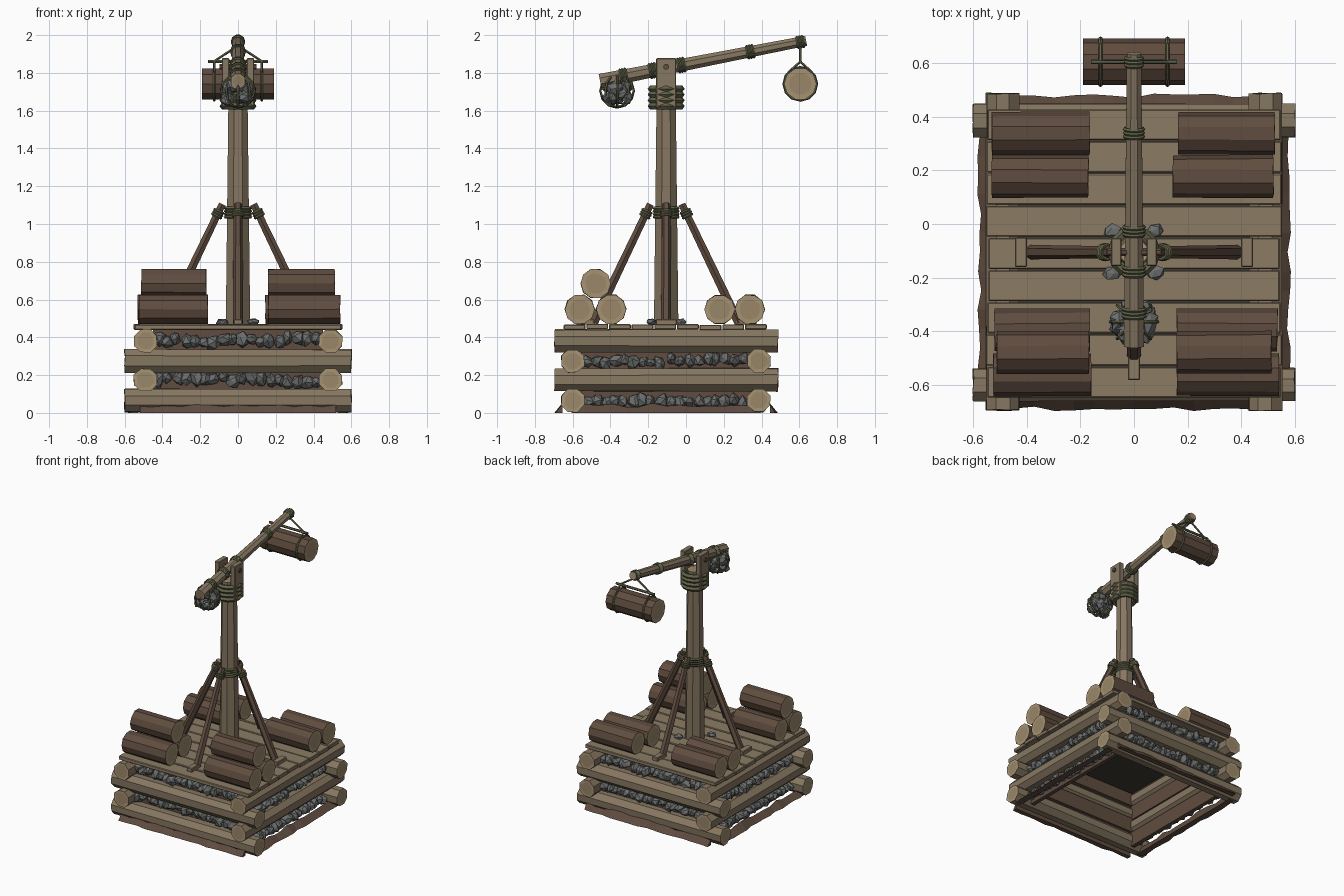
import bpy, bmesh, math, random
from math import pi, cos, sin
from mathutils import Vector, Matrix

if "Cube" in bpy.data.objects:
    bpy.data.objects.remove(bpy.data.objects["Cube"])

random.seed(4)
CY = -0.105          # y centre of the platform
DECK = 0.47          # top of the deck


def mat(name, *rgb):
    m = bpy.data.materials.new(name)
    m.diffuse_color = (*rgb, 1)
    m.use_nodes = True
    m.node_tree.nodes["Principled BSDF"].inputs["Base Color"].default_value = m.diffuse_color
    return m


WOOD = mat("hewn_wood", 0.24, 0.185, 0.12)
PLANK = mat("plank_wood", 0.26, 0.20, 0.13)
BARK = mat("bark", 0.115, 0.072, 0.05)
CUT = mat("cut_end", 0.38, 0.29, 0.17)
RING = mat("growth_ring", 0.32, 0.24, 0.14)
STONE = mat("stone", 0.15, 0.155, 0.155)
ROPE = mat("rope", 0.12, 0.125, 0.065)
DARK = mat("dark_earth", 0.05, 0.042, 0.033)


def finish(bm, name, mats):
    bmesh.ops.recalc_face_normals(bm, faces=bm.faces[:])
    me = bpy.data.meshes.new(name)
    bm.to_mesh(me)
    bm.free()
    for m in mats:
        me.materials.append(m)
    ob = bpy.data.objects.new(name, me)
    bpy.context.collection.objects.link(ob)
    return ob


def log(name, a, b, r1, r2=None, sides=8, side=WOOD, rings=True, jitter=0.0):
    """Tapered log between two points with ringed cut ends."""
    a, b = Vector(a), Vector(b)
    bm = bmesh.new()
    M = Matrix.Translation((a + b) / 2) @ (b - a).to_track_quat('Z', 'Y').to_matrix().to_4x4() @ Matrix.Rotation(pi / sides, 4, 'Z')
    bmesh.ops.create_cone(bm, cap_ends=True, segments=sides, radius1=r1, radius2=r2 or r1,
                          depth=(b - a).length, matrix=M)
    for v in bm.verts:
        v.co += Vector([random.uniform(-jitter, jitter) for _ in range(3)])
    caps = [f for f in bm.faces if len(f.verts) == sides]
    for f in caps:
        f.material_index = 1
    if rings:
        for cap in caps:
            res = bmesh.ops.inset_individual(bm, faces=[cap], thickness=r1 * 0.3)
            for f in res['faces']:
                f.material_index = 1
            cap.material_index = 2
    return finish(bm, name, [side, CUT if rings else side, RING])


def box(name, c, size, m, bevel=0.004):
    bm = bmesh.new()
    bmesh.ops.create_cube(bm, size=1, matrix=Matrix.Translation(c) @ Matrix.Diagonal((*size, 1)))
    if bevel:
        bmesh.ops.bevel(bm, geom=bm.edges[:], offset=bevel, segments=1, affect='EDGES')
    return finish(bm, name, [m])


def stones(name, spots):
    """Cluster of rough stones: (centre, size xyz)."""
    bm = bmesh.new()
    for c, s in spots:
        R = Matrix.Rotation(random.uniform(0, 6), 4, Vector((random.random(), random.random(), 1)))
        res = bmesh.ops.create_icosphere(bm, subdivisions=1, radius=1,
                                         matrix=Matrix.Translation(c) @ Matrix.Diagonal((*s, 1)) @ R)
        for v in res['verts']:
            v.co = Vector(c) + (v.co - Vector(c)) * random.uniform(0.75, 1.15)
    return finish(bm, name, [STONE])


def lashing(name, c, axis, R, r=0.01, turns=3, seg=10):
    """Side by side rope turns around an axis."""
    axis, c = Vector(axis).normalized(), Vector(c)
    q = axis.to_track_quat('Z', 'Y')
    bm = bmesh.new()
    for t in range(turns):
        o = c + axis * (t - (turns - 1) / 2) * r * 1.7
        g = [[bm.verts.new(o + q @ Vector(((R + r * cos(j * 2 * pi / 5)) * cos(i * 2 * pi / seg),
                                           (R + r * cos(j * 2 * pi / 5)) * sin(i * 2 * pi / seg),
                                           r * sin(j * 2 * pi / 5)))) for j in range(5)] for i in range(seg)]
        for i in range(seg):
            for j in range(5):
                k, l = (i + 1) % seg, (j + 1) % 5
                bm.faces.new((g[i][j], g[k][j], g[k][l], g[i][l]))
    return finish(bm, name, [ROPE])


# Log crib: alternating courses
for z in (0.066, 0.275):
    for y in (-0.6, 0.385):
        log("crib_cross_log", (-0.6, y, z), (0.6, y, z), 0.066, jitter=0.003)
for z in (0.175, 0.38):
    for x in (-0.49, 0.49):
        log("crib_side_log", (x, -0.695, z), (x, 0.487, z), 0.066, jitter=0.003)

# Stone packing with backing boards in the gaps between courses
for s in (-1, 1):
    y = CY + s * 0.485
    for z in (0.175, 0.385):
        box("gap_backing", (0, CY + s * 0.455, z), (0.9, 0.03, 0.11), BARK, 0)
        stones("front_back_stones", [((-0.42 + i * 0.049 + random.uniform(-.01, .01), y, z + random.uniform(-.015, .015)),
               (random.uniform(.03, .045), .045, random.uniform(.032, .048))) for i in range(18)])
    for z in (0.066, 0.275):
        box("gap_backing", (s * 0.455, CY, z), (0.03, 0.9, 0.11), BARK, 0)
        stones("side_stones", [((s * 0.49, CY - 0.42 + i * 0.049 + random.uniform(-.01, .01), z + random.uniform(-.015, .015)),
               (.045, random.uniform(.03, .045), random.uniform(.03, .045))) for i in range(18)])

# Ragged earth skirt sloping out to the ground on each side
for k in range(4):
    R = Matrix.Translation((0, CY, 0)) @ Matrix.Rotation(k * pi / 2, 4, 'Z')
    outer, inner, half = ((0.588, 0.55, 0.52), (0.58, 0.53, 0.5))[k % 2]
    bm = bmesh.new()
    rows = []
    for i in range(15):
        x = -half + 2 * half * i / 14
        w = random.uniform(-0.012, 0.006)
        rows.append([bm.verts.new(R @ Vector(p)) for p in
                     ((x, -inner, 0.0), (x, -outer - w, 0.0), (x, -inner, random.uniform(.03, .052)))])
    for p, q in zip(rows, rows[1:]):
        for j in range(3):
            bm.faces.new((p[j], q[j], q[(j + 1) % 3], p[(j + 1) % 3]))
    bm.faces.new(rows[0])
    bm.faces.new(rows[-1])
    finish(bm, "earth_skirt", [BARK])

# Deck planks
box("deck_underside", (0, CY, 0.428), (0.86, 0.86, 0.02), DARK, 0)
for i in range(9):
    w = 0.548 + random.uniform(-.006, .006)
    box("deck_plank", (0, -0.59 + i * 0.12, 0.455 + random.uniform(-.003, .003)), (2 * w, 0.115, 0.028), PLANK)

# Stacked logs: x start, x end, y, z
for x0, x1, y, z in ((0.165, 0.525, 0.338, 0.548), (0.145, 0.52, 0.178, 0.548),
                     (-0.53, -0.165, 0.338, 0.548), (-0.53, -0.17, 0.178, 0.548),
                     (0.16, 0.54, -0.562, 0.548), (0.16, 0.535, -0.396, 0.548), (0.16, 0.513, -0.479, 0.685),
                     (-0.525, -0.16, -0.562, 0.548), (-0.52, -0.165, -0.396, 0.548), (-0.512, -0.168, -0.479, 0.685)):
    log("stacked_log", (x0, y, z), (x1, y, z), 0.08, sides=10, side=BARK, jitter=0.002)

# Mast and four braces with foot chocks
log("mast", (0, CY, 0.465), (0, CY, 1.74), 0.07, 0.054)
for k in range(4):
    d = Vector((cos(k * pi / 2), sin(k * pi / 2), 0))
    o = Vector((0, CY, 0))
    up = Vector((0, 0, 1))
    lo, hi = o + d * 0.385 + up * 0.475, o + d * 0.083 + up * 1.105
    log("brace", lo, hi, 0.027, 0.022, sides=6, side=BARK)
    lashing("brace_lashing", lo.lerp(hi, 0.92), hi - lo, 0.026, 0.008)
    side = d.x != 0
    box("foot_chock", o + d * 0.422 + up * 0.482, (0.045, 0.11, 0.03) if side else (0.11, 0.045, 0.03), PLANK)
lashing("mast_lashing", (0, CY, 1.06), (0, 0, 1), 0.066, 0.009, 4)
stones("mast_foot_stones", [((sx * 0.08, CY + sy * 0.078, 0.482), (0.038, 0.03, 0.022)) for sx in (-1, 1) for sy in (-1, 1)])

# Fork at the mast head
for s in (-1, 1):
    box("fork_cheek", (s * 0.066, CY, 1.745), (0.04, 0.105, 0.265), WOOD)
lashing("head_lashing", (0, CY, 1.67), (0, 0, 1), 0.08, 0.018, 4, 12)
log("pivot_pin", (-0.098, CY, 1.832), (0.098, CY, 1.832), 0.016, side=BARK, rings=False)

# Swing arm with rope bindings
tail, tip = Vector((0, -0.455, 1.757)), Vector((0, 0.636, 1.97))
log("swing_arm", tail, tip, 0.041, 0.029)


def on_arm(y):
    return tail.lerp(tip, (y - tail.y) / (tip.y - tail.y))


for y, R in ((-0.33, 0.04), (-0.175, 0.038), (-0.025, 0.037), (0.34, 0.034), (0.605, 0.03)):
    lashing("arm_lashing", on_arm(y), tip - tail, R, 0.008)

# Stone counterweight in a rope net
spots = [((0.09 * random.uniform(-.7, .7), -0.365 + random.uniform(-.05, .05), 1.69 + random.uniform(-.045, .045)),
          [random.uniform(.03, .045) for _ in range(3)]) for _ in range(16)]
spots += [((s * 0.055, -0.365, 1.715), (.035, .055, .045)) for s in (-1, 1)]
stones("counterweight_stones", spots)
for ax in ((0, 1, 0), (1, 0, 0), (1, 1, 0), (1, -1, 0)):
    lashing("counterweight_net", (0, -0.365, 1.705), ax, 0.088, 0.007, 1, 12)

# Hanging log with spreader bar and slings
HY, HZ = 0.605, 1.742
log("hanging_log", (-0.19, HY, HZ), (0.19, HY, HZ), 0.086, sides=10, side=BARK)
log("spreader_bar", (-0.16, HY, 1.86), (0.16, HY, 1.86), 0.009, sides=6, side=ROPE, rings=False)
for s in (-1, 1):
    log("hanger_rope", (0, HY, 1.945), (s * 0.13, HY, 1.86), 0.007, sides=5, side=ROPE, rings=False)
    lashing("log_sling", (s * 0.125, HY, HZ), (1, 0, 0), 0.088, 0.007, 1, 12)
    for t in (-1, 1):
        log("sling_rope", (s * 0.125, HY, 1.86), (s * 0.125, HY + t * 0.065, HZ + 0.06), 0.007, sides=5, side=ROPE, rings=False)
